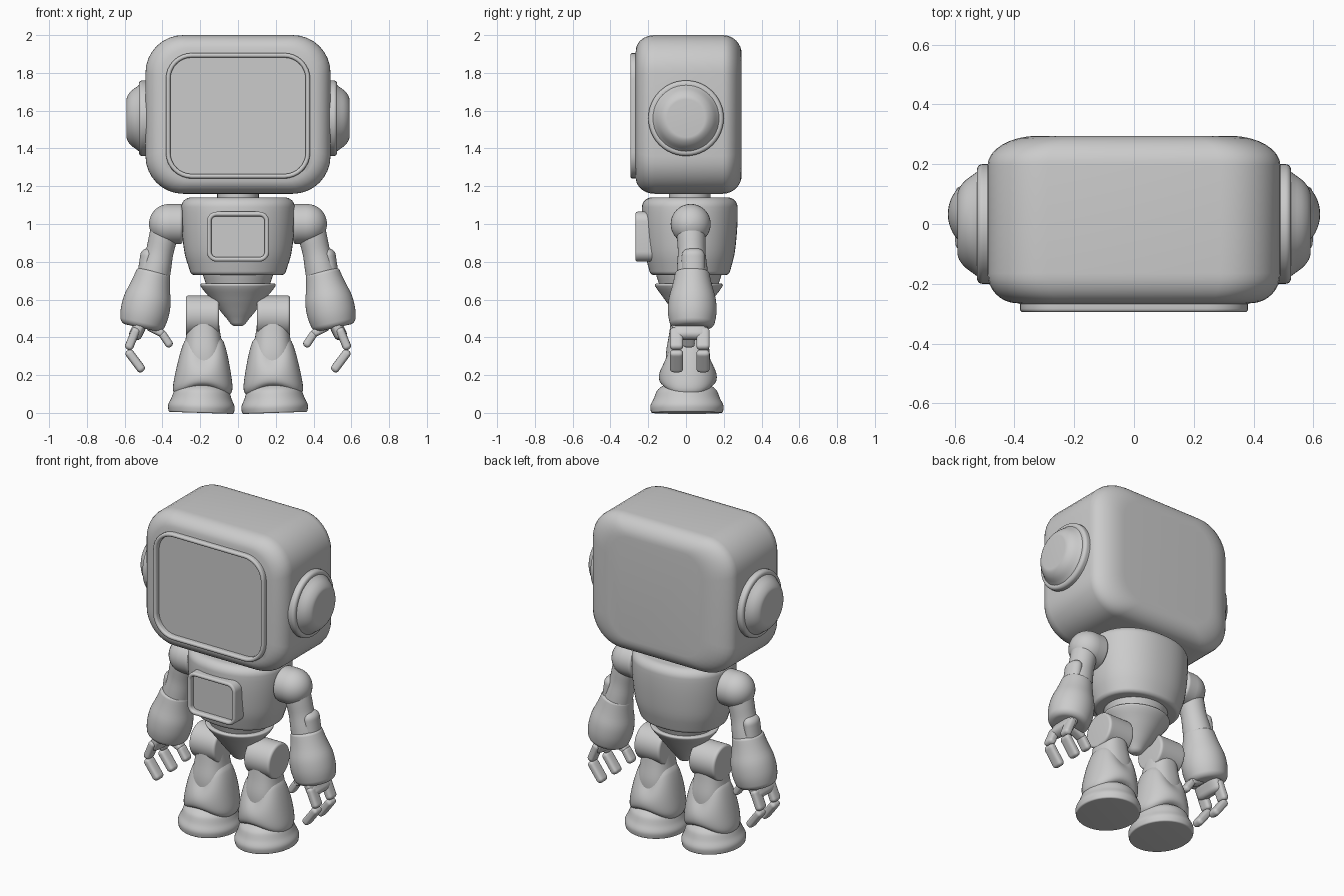
import bpy, bmesh
from math import sin, cos, pi, tau, copysign, radians
from mathutils import Vector

cube = bpy.data.objects.get("Cube")
if cube:
    bpy.data.objects.remove(cube)

# One plain material
grey = bpy.data.materials.new("plain grey")
grey.use_nodes = True
colour = (.6, .6, .6, 1)
grey.diffuse_color = colour
grey.node_tree.nodes["Principled BSDF"].inputs["Base Color"].default_value = colour

side_axis = Vector((1, 0, 0))
depth_axis = Vector((0, 1, 0))
quarter = [pi / 2 * step / 8 for step in range(9)]


def loft(name, rings, mirror=False):
    """Skin a list of equal point rings, close both ends and smooth the result."""
    bm = bmesh.new()
    loops = [[bm.verts.new(point) for point in ring] for ring in rings]
    for lower, upper in zip(loops, loops[1:]):
        for i in range(len(lower)):
            bm.faces.new((lower[i - 1], lower[i], upper[i], upper[i - 1]))
    bm.faces.new(loops[0])
    bm.faces.new(loops[-1])
    bmesh.ops.recalc_face_normals(bm, faces=bm.faces)
    mesh = bpy.data.meshes.new(name)
    bm.to_mesh(mesh)
    bm.free()
    mesh.materials.append(grey)
    mesh.shade_smooth()
    mesh.set_sharp_from_angle(angle=radians(35))
    part = bpy.data.objects.new(name, mesh)
    bpy.context.collection.objects.link(part)
    if mirror:
        part.modifiers.new("Mirror", 'MIRROR').use_mirror_merge = False


def oval(centre, across, half_width, half_depth, power=2, segments=48):
    """Superellipse ring; a higher power makes it squarer."""
    ring = []
    for i in range(segments):
        c, s = cos(tau * i / segments), sin(tau * i / segments)
        ring.append(centre
                    + across * half_width * copysign(abs(c) ** (2 / power), c)
                    + depth_axis * half_depth * copysign(abs(s) ** (2 / power), s))
    return ring


def round_rect(y, middle, half_width, half_height, radius):
    """Rounded rectangle ring facing the front."""
    ring = []
    for turn, (sx, sz) in enumerate(((1, 1), (-1, 1), (-1, -1), (1, -1))):
        for step in quarter:
            angle = turn * pi / 2 + step
            ring.append(Vector((sx * (half_width - radius) + radius * cos(angle), y,
                                middle + sz * (half_height - radius) + radius * sin(angle))))
    return ring


def spline(values, t):
    """Smooth value at t along evenly spaced values."""
    last = len(values) - 1
    place = t * last
    i = max(0, min(int(place), last - 1))
    f = place - i
    a, b, c, d = (values[max(0, min(last, i + k))] for k in (-1, 0, 1, 2))
    return b + f / 2 * (c - a + f * (2 * a - 5 * b + 4 * c - d + f * (3 * (b - c) + d - a)))


def form(name, start, end, widths, ratio=1, soft=(.01, .01), power=2, mirror=True):
    """Body along an axis with evenly spaced half widths and rounded ends."""
    start, end = Vector(start), Vector(end)
    length = (end - start).length
    along = (end - start).normalized()
    across = along.cross(depth_axis).normalized()
    first, last = soft
    stations = [(first * (1 - cos(a)), first * (1 - sin(a))) for a in quarter]
    stations += [(first + (length - first - last) * i / 12, 0) for i in range(1, 12)]
    stations += [(length - last * (1 - cos(a)), last * (1 - sin(a))) for a in reversed(quarter)]
    rings = []
    for distance, inset in stations:
        width = spline(widths, distance / length)
        rings.append(oval(start + along * distance, across, max(width - inset, .003),
                          max(width * ratio - inset, .003), power))
    loft(name, rings, mirror)


def rim(back, front, middle, half_width, half_height, radius, bead):
    """Raised rounded frame around a sunken flat screen."""
    sizes = [(back, bead)]
    sizes += [(front - bead * sin(2 * a), bead * cos(2 * a)) for a in quarter]
    sizes += [(front + .02, -bead)]
    return [round_rect(y, middle, half_width + grow, half_height + grow, radius + grow)
            for y, grow in sizes]


# Head: rounded shell running into the screen frame
head = []
for a in quarter:
    k = 1 - sin(a)
    head.append(round_rect(.195 + .1 * cos(a), 1.58, .49 - .17 * k, .42 - .1 * k, .2 - .06 * k))
for a in quarter:
    k = 1 - cos(a)
    head.append(round_rect(-.165 - .1 * sin(a), 1.58, .49 - .1 * k, .42 - .08 * k, .2 - .05 * k))
head += rim(-.267, -.283, 1.573, .37, .32, .125, .012)
loft("head", head)

# Ear caps
form("ear_flange", (.46, 0, 1.56), (.525, 0, 1.56), [.2], soft=(.01, .018))
form("ear_dome", (.5, 0, 1.56), (.59, 0, 1.56), [.19, .16, .13], soft=(.01, .03))

# Neck, torso, waist and pelvis
form("neck", (0, .02, 1.1), (0, .02, 1.2), [.11], mirror=False)
form("torso", (0, .02, .73), (0, .02, 1.14), [.25, .28, .295, .302, .3], .84,
     soft=(.02, .05), power=2.2, mirror=False)
form("waist", (0, .015, .66), (0, .015, .75), [.165, .19], .93, mirror=False)
form("pelvis", (0, .015, .46), (0, .015, .685), [.035, .09, .15, .205], .9,
     soft=(.02, .015), mirror=False)

# Chest panel
loft("chest_panel", rim(-.1, -.256, .933, .153, .12, .04, .012))

# Arms
form("shoulder_joint", (.25, .025, 1), (.32, .025, 1), [.07])
form("shoulder", (.293, .025, 1), (.471, .025, 1), [.106], soft=(.015, .106))
form("upper_arm", (.38, .025, 1), (.45, .035, .7), [.075, .075, .073, .08, .085])
form("elbow_pad", (.47, .038, .87), (.495, .038, .7), [.042], 1.45, (.04, .04))
form("forearm", (.512, .033, .45), (.446, .033, .75), [.115, .128, .125, .105, .09],
     soft=(.03, .015))

# Hands: palm, two jointed fingers and a jointed thumb
form("palm", (.51, .02, .48), (.555, .02, .39), [.035], 2.7, (.03, .03), 3)


def digit(name, y, knuckles, thick):
    """Two rounded segments, each given by its ends in x and z."""
    for part, ((x, z), (x_end, z_end)) in zip(("base", "tip"), knuckles):
        form(f"{name}_{part}", (x, y, z), (x_end, y, z_end), [thick], 1.5, (.02, .02), 3)


for name, y in (("front_finger", -.05), ("back_finger", .09)):
    digit(name, y, (((.535, .45), (.583, .335)), ((.585, .33), (.503, .22))), .023)
digit("thumb", .015, (((.48, .46), (.39, .415)), ((.408, .43), (.355, .35))), .021)

# Hips and thighs
form("hip", (.1, .015, .515), (.276, .015, .515), [.107], soft=(.015, .015))
form("thigh", (.181, .01, .22), (.185, .01, .52), [.105, .105, .09, .08], 1.1, power=2.4)

# Shins: flared shells, scooped at the knee and arched over the foot
shin = []
for i in range(21):
    t = i / 20
    hem_inset = .03 * t ** 16
    half_depth = .115 + .038 * sin(2.4 * t) - hem_inset
    ring = oval(Vector((.18 + .008 * t, .01, 0)), side_axis,
                .09 + .077 * t ** .6 - hem_inset, half_depth, 2.2)
    for point in ring:
        facing = abs((point.y - .01) / half_depth) ** 4
        top, hem = .395 - .115 * facing, .09 + .05 * facing
        point.z = top + (hem - top) * t
    shin.append(ring)
loft("shin", shin, True)

# Feet
form("foot", (.195, .005, 0), (.19, .005, .15), [.173, .176, .16, .147, .13], 1.1, (.008, .04))
